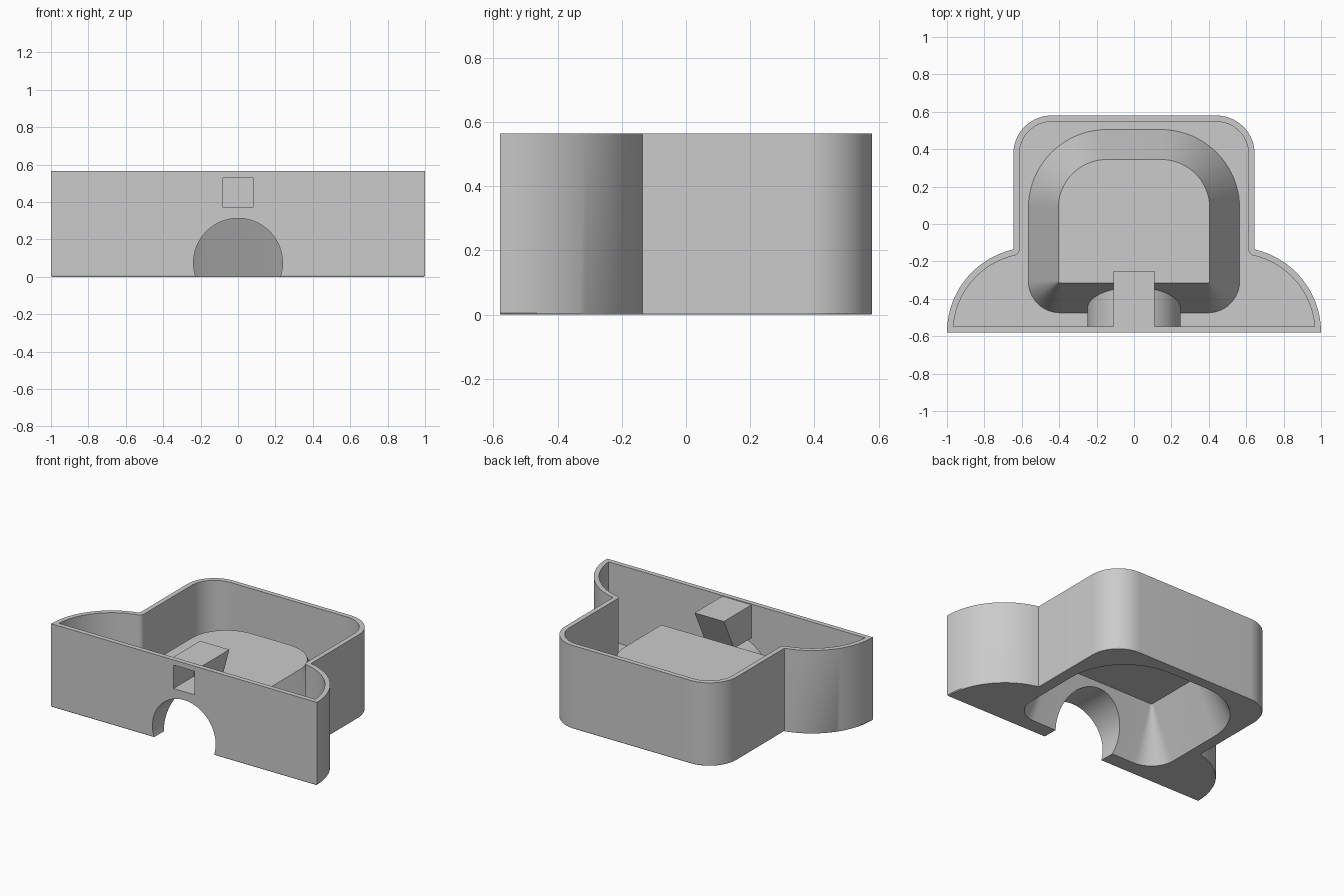
import bpy, bmesh, math

if "Cube" in bpy.data.objects:
    bpy.data.objects.remove(bpy.data.objects["Cube"], do_unlink=True)

grey = bpy.data.materials.new("light grey plastic")
grey.use_nodes = True
grey.diffuse_color = (0.6, 0.6, 0.6, 1)
grey.node_tree.nodes["Principled BSDF"].inputs["Base Color"].default_value = (0.6, 0.6, 0.6, 1)


def arc(cx, cy, r, start, end, steps=20):
    return [(cx + r * math.cos(start + (end - start) * i / steps),
             cy + r * math.sin(start + (end - start) * i / steps)) for i in range(steps + 1)]


def loft(name, rings):
    """Closed solid through rings of 3D points with equal counts."""
    bm = bmesh.new()
    loops = [[bm.verts.new(p) for p in ring] for ring in rings]
    for a, b in zip(loops, loops[1:]):
        for i in range(len(a)):
            j = (i + 1) % len(a)
            bm.faces.new((a[i], a[j], b[j], b[i]))
    bm.faces.new(loops[0][::-1])
    bm.faces.new(loops[-1])
    bmesh.ops.recalc_face_normals(bm, faces=bm.faces)
    mesh = bpy.data.meshes.new(name)
    bm.to_mesh(mesh)
    bm.free()
    mesh.materials.append(grey)
    ob = bpy.data.objects.new(name, mesh)
    bpy.context.collection.objects.link(ob)
    return ob


def at_z(outline, z, scale=1):
    return [(x * scale, y * scale, z) for x, y in outline]


def along_y(name, profile, y0, y1):
    return loft(name, [[(x, y, z) for x, z in profile] for y in (y0, y1)])


def tray_outline(t):
    """Plan of the body with two round wings, inset by t."""
    r = 0.455 - t
    meet = math.acos(0.1 / 0.455)
    half = arc(0.545, -0.58, r, math.asin(t / r), meet, 28)
    if t:
        half += arc(0.645, -0.136, t, math.pi + meet, math.pi, 8)
    else:
        half[-1] = (0.645, -0.136)
    half += arc(0.44, 0.375, 0.205 - t, 0, math.pi / 2)
    return half + [(-x, y) for x, y in reversed(half)]


def dome_outline(inset):
    """Rounded rectangle with large back and small front corners."""
    w, front, back = 0.565 - inset, -0.475 + inset, 0.505 - inset
    rf, rb = 0.17 - inset, 0.42 - inset
    half = arc(w - rf, front + rf, rf, -math.pi / 2, 0, 12)
    half += arc(w - rb, back - rb, rb, 0, math.pi / 2)
    return half + [(-x, y) for x, y in reversed(half)]


def tunnel_profile(r, base):
    drop = math.asin((0.075 - base) / r)
    return arc(0, 0.075, r, -drop, math.pi + drop, 48)


def boolean(target, tool, operation):
    mod = target.modifiers.new(operation, "BOOLEAN")
    mod.operation = operation
    mod.solver = "EXACT"
    mod.object = tool
    bpy.context.view_layer.objects.active = target
    bpy.ops.object.modifier_apply(modifier=mod.name)
    bpy.data.objects.remove(tool, do_unlink=True)


# Open tray with a tiny bottom chamfer
outer = tray_outline(0)
tray = loft("tray", [at_z(outer, 0, 0.995), at_z(outer, 0.006), at_z(outer, 0.565)])
boolean(tray, loft("tray_space", [at_z(tray_outline(0.033), z) for z in (0.03, 0.7)]), "DIFFERENCE")

# Raised centre, tunnel cover and overhanging socket block
low, high = dome_outline(0), dome_outline(0.16)
boolean(tray, loft("raised_centre", [at_z(low, 0.015), at_z(low, 0.03), at_z(high, 0.375)]), "UNION")
boolean(tray, along_y("tunnel_cover", tunnel_profile(0.25, 0.012), -0.56, -0.2), "UNION")
side = [(-0.56, 0.335), (-0.36, 0.335), (-0.25, 0.56), (-0.56, 0.56)]
boolean(tray, loft("socket_block", [[(x, y, z) for y, z in side] for x in (-0.11, 0.11)]), "UNION")

# Hollow underside, arched front opening and square socket
boolean(tray, loft("hollow", [at_z(low, -0.05), at_z(low, 0), at_z(high, 0.345)]), "DIFFERENCE")
boolean(tray, along_y("arch_cut", tunnel_profile(0.238, -0.05), -0.7, -0.15), "DIFFERENCE")
square = [(-0.08, 0.37), (0.08, 0.37), (0.08, 0.53), (-0.08, 0.53)]
boolean(tray, along_y("socket_cut", square, -0.7, -0.36), "DIFFERENCE")

# Smooth curves, keep hard edges
bpy.ops.object.select_all(action="DESELECT")
tray.select_set(True)
bpy.context.view_layer.objects.active = tray
bpy.ops.object.shade_smooth_by_angle(angle=math.radians(25))
